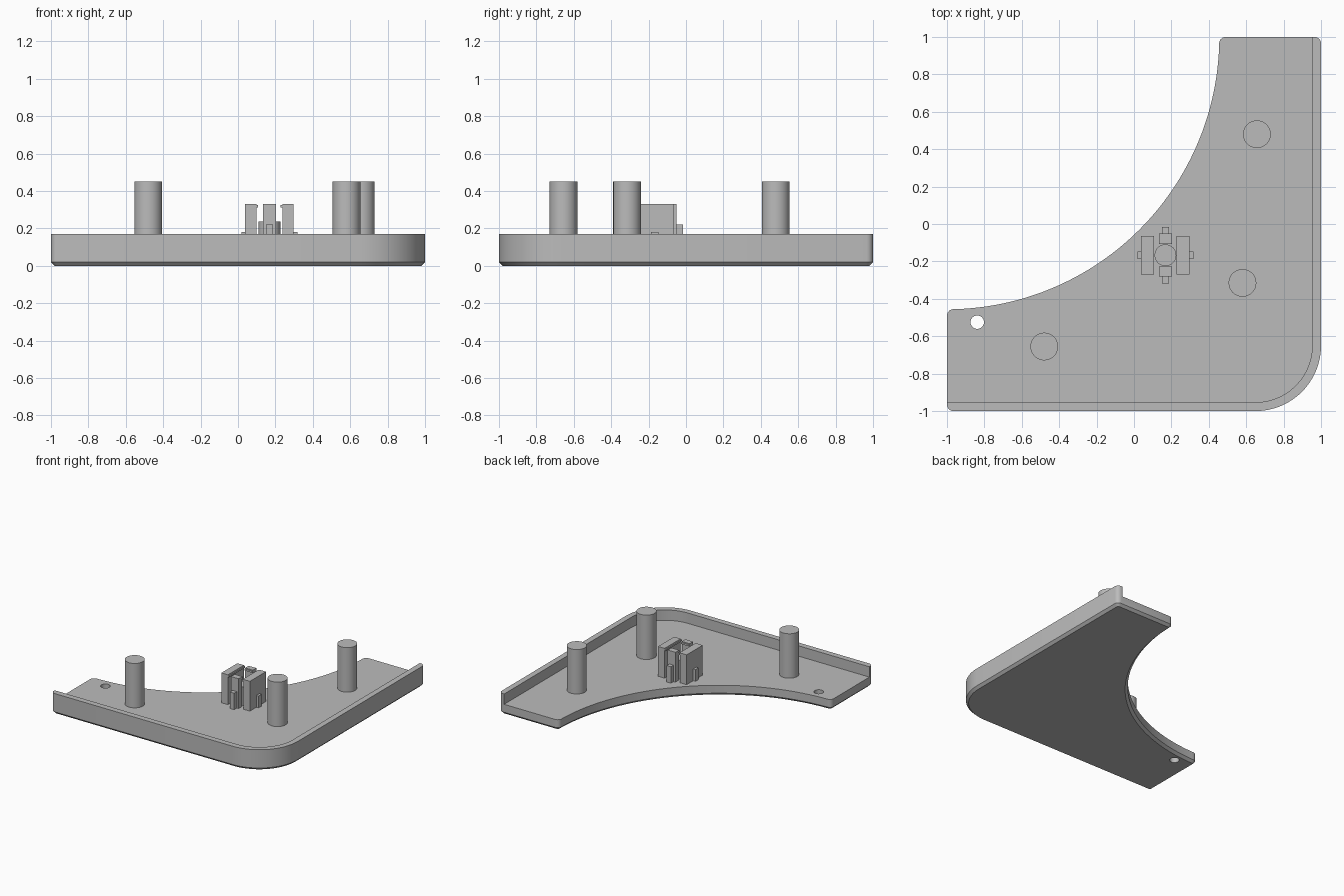
import bpy, bmesh, math
from mathutils import Vector

cube = bpy.data.objects.get("Cube")
if cube:
    bpy.data.objects.remove(cube, do_unlink=True)

RIM_TOP, FLOOR, RIM = 0.17, 0.085, 0.047
CLIP = Vector((0.168, -0.167))

grey = bpy.data.materials.new("plain_grey")
grey.use_nodes = True
grey.diffuse_color = (0.5, 0.5, 0.5, 1)
bsdf = next(n for n in grey.node_tree.nodes if n.type == 'BSDF_PRINCIPLED')
bsdf.inputs["Base Color"].default_value = grey.diffuse_color


def finish(bm, name):
    bmesh.ops.recalc_face_normals(bm, faces=bm.faces)
    mesh = bpy.data.meshes.new(name)
    bm.to_mesh(mesh)
    bm.free()
    mesh.materials.append(grey)
    obj = bpy.data.objects.new(name, mesh)
    bpy.context.collection.objects.link(obj)
    return obj


def smooth(obj):
    bpy.ops.object.select_all(action='DESELECT')
    obj.select_set(True)
    bpy.context.view_layer.objects.active = obj
    bpy.ops.object.shade_smooth_by_angle(angle=math.radians(30))


def arc(cx, cy, r, start, end, steps):
    """Points along an arc, angles in degrees."""
    angles = [math.radians(start + (end - start) * i / steps) for i in range(steps + 1)]
    return [(cx + r * math.cos(a), cy + r * math.sin(a)) for a in angles]


def prism(name, outline, z0, z1, chamfer=0):
    """Extruded outline, optionally with a chamfered bottom edge."""
    bm = bmesh.new()
    base = bm.faces.new([bm.verts.new((x, y, z0)) for x, y in outline])
    new = bmesh.ops.extrude_face_region(bm, geom=[base], use_keep_orig=True)["geom"]
    for v in new:
        if isinstance(v, bmesh.types.BMVert):
            v.co.z = z1
    bmesh.ops.recalc_face_normals(bm, faces=bm.faces)
    if chamfer:
        low = [e for e in bm.edges if all(v.co.z == min(w.co.z for w in bm.verts) for v in e.verts)]
        bmesh.ops.bevel(bm, geom=low, offset=chamfer, segments=1,
                        affect='EDGES', clamp_overlap=False)
    return finish(bm, name)


def cylinder(name, x, y, r, z0, z1, sides=48):
    return prism(name, arc(x, y, r, 0, 360 * (sides - 1) / sides, sides - 1), z0, z1)


def box(name, x0, x1, y0, y1, z0, z1):
    return prism(name, [(x0, y0), (x1, y0), (x1, y1), (x0, y1)], z0, z1)


def cut(obj, cutter):
    mod = obj.modifiers.new("cut", 'BOOLEAN')
    mod.operation, mod.solver, mod.object = 'DIFFERENCE', 'EXACT', cutter
    cutter.hide_render = True
    bpy.context.view_layer.objects.active = obj
    bpy.ops.object.modifier_apply(modifier=mod.name)
    bpy.data.objects.remove(cutter, do_unlink=True)


# Corner tray: rounded outer corner, concave inner arc, small rounded ends
f = 0.035
outline = (arc(-1 + f, -1 + f, f, 180, 270, 5)
           + arc(0.65, -0.65, 0.35, 270, 360, 24)
           + arc(1 - f, 1 - f, f, 0, 90, 5)
           + arc(0.455 + f, 1 - f, f, 90, 178, 5)
           + arc(-1, 1, 1.456, -2, -88, 56)
           + arc(-1 + f, -0.455 - f, f, 92, 180, 5))
tray = prism("corner_tray", outline, 0, RIM_TOP, 0.02)

# Recess leaves a raised rim on the two straight outer sides
inner = 1 - RIM
recess = ([(-1.2, -inner)] + arc(0.65, -0.65, 0.35 - RIM, 270, 360, 24)
          + [(inner, 1.2), (-1.2, 1.2)])
cut(tray, prism("recess_cutter", recess, FLOOR, 0.4))
cut(tray, cylinder("hole_cutter", -0.838, -0.525, 0.036, -0.2, 0.4, 32))
smooth(tray)

# Standing posts
for label, x, y in (("back", 0.657, 0.48), ("front", 0.58, -0.315), ("left", -0.48, -0.655)):
    smooth(cylinder(label + "_post", x, y, 0.074, FLOOR - 0.01, 0.45))

# Clip: centre seat held between two wide and two narrow jaws
cx, cy = CLIP
smooth(cylinder("clip_seat", cx, cy, 0.058, FLOOR - 0.01, 0.237))
for s, side in ((-1, "left"), (1, "right")):
    def xs(a, b):
        return sorted((cx + s * a, cx + s * b))
    box(side + "_jaw", *xs(0.07, 0.13), cy - 0.104, cy + 0.104, FLOOR - 0.01, 0.33)
    box(side + "_jaw_hook", *xs(0.06, 0.075), cy - 0.104, cy + 0.104, 0.312, 0.326)
    box(side + "_jaw_rib", *xs(0.125, 0.15), cy - 0.019, cy + 0.019, FLOOR - 0.01, 0.182)
for s, side in ((-1, "front"), (1, "back")):
    def ys(a, b):
        return sorted((cy + s * a, cy + s * b))
    box(side + "_jaw", cx - 0.035, cx + 0.035, *ys(0.07, 0.115), FLOOR - 0.01, 0.33)
    box(side + "_jaw_hook", cx - 0.035, cx + 0.035, *ys(0.06, 0.075), 0.312, 0.326)
    box(side + "_jaw_rib", cx - 0.019, cx + 0.019, *ys(0.11, 0.15), FLOOR - 0.01, 0.22)
